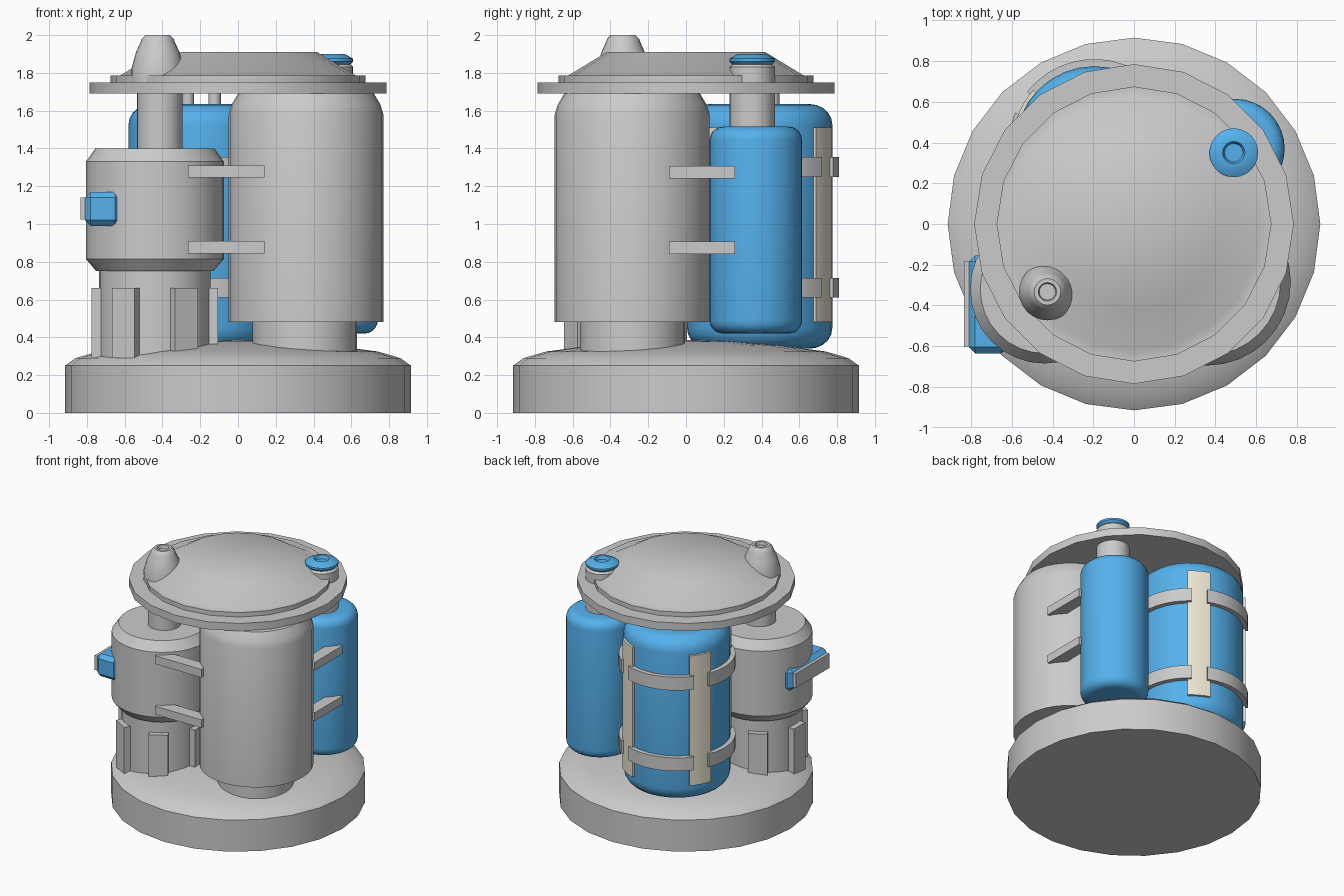
import bpy, bmesh
from math import sin, cos, pi, radians

if "Cube" in bpy.data.objects:
    bpy.data.objects.remove(bpy.data.objects["Cube"])

def material(name, rgb):
    m = bpy.data.materials.new(name)
    m.diffuse_color = (*rgb, 1)
    m.use_nodes = True
    m.node_tree.nodes["Principled BSDF"].inputs["Base Color"].default_value = m.diffuse_color
    return m

BLUE = material("blue_paint", (0.09, 0.44, 0.85))
CREAM = material("cream_paint", (0.84, 0.79, 0.64))

def finish(name, bm, mat=None, smooth=True, angle=32):
    bmesh.ops.recalc_face_normals(bm, faces=bm.faces[:])
    me = bpy.data.meshes.new(name)
    bm.to_mesh(me)
    bm.free()
    ob = bpy.data.objects.new(name, me)
    bpy.context.collection.objects.link(ob)
    if mat:
        me.materials.append(mat)
    if smooth:
        bpy.ops.object.select_all(action='DESELECT')
        ob.select_set(True)
        bpy.context.view_layer.objects.active = ob
        bpy.ops.object.shade_smooth_by_angle(angle=radians(angle))
    return ob

def lathe(name, x, y, profile, sides=32, mat=None):
    """Closed solid of revolution from (radius, z) points, bottom to top."""
    bm = bmesh.new()
    rings = [[bm.verts.new((x + r * sin(2 * pi * i / sides),
                            y + r * cos(2 * pi * i / sides), z))
              for i in range(sides)] for r, z in profile]
    for a, b in zip(rings, rings[1:]):
        for i in range(sides):
            j = (i + 1) % sides
            bm.faces.new((a[i], a[j], b[j], b[i]))
    bm.faces.new(rings[0])
    bm.faces.new(rings[-1])
    return finish(name, bm, mat)

def arc_plate(name, x, y, r0, r1, z0, z1, a0, a1, steps, mat=None):
    """Curved plate wrapping part of a cylinder, angles in degrees."""
    bm = bmesh.new()
    cuts = []
    for i in range(steps + 1):
        a = radians(a0 + (a1 - a0) * i / steps)
        cuts.append([bm.verts.new((x + r * cos(a), y + r * sin(a), z))
                     for r, z in ((r0, z0), (r1, z0), (r1, z1), (r0, z1))])
    for p, q in zip(cuts, cuts[1:]):
        for k in range(4):
            m = (k + 1) % 4
            bm.faces.new((p[k], p[m], q[m], q[k]))
    bm.faces.new(cuts[0])
    bm.faces.new(cuts[-1])
    return finish(name, bm, mat)

def box(name, lo, hi, mat=None, bevel=0):
    bm = bmesh.new()
    bmesh.ops.create_cube(bm, size=1)
    for v in bm.verts:
        v.co = [(a + b) / 2 + c * (b - a) for a, b, c in zip(lo, hi, v.co)]
    if bevel:
        bmesh.ops.bevel(bm, geom=bm.edges[:], offset=bevel, segments=1, affect='EDGES')
    return finish(name, bm, mat, smooth=False)

def rounded(r, z0, z1, c, h, steps=5):
    """Tank profile with rounded rims: c = rim width, h = rim height."""
    t = [pi / 2 * i / steps for i in range(steps + 1)]
    low = [(r - c + c * sin(a), z0 + h - h * cos(a)) for a in t]
    return low + [(rr, z0 + z1 - z) for rr, z in reversed(low)]

# Base and lid
lathe("base", 0, 0, [(0.915, 0), (0.915, 0.25), (0.86, 0.29), (0.74, 0.325),
                     (0.5, 0.357), (0.25, 0.378), (0.02, 0.385)], 24)
lathe("lid", 0, 0, [(0.785, 1.69), (0.785, 1.75), (0.675, 1.75), (0.675, 1.785),
                    (0.625, 1.785), (0.42, 1.91)], 20)

# Large front cylinder on its foot
FX, FY = 0.36, -0.285
lathe("front_cylinder", FX, FY, [(0.41, 0.48), (0.41, 1.58), (0.395, 1.63), (0.36, 1.69)], 32)
lathe("front_cylinder_foot", FX - 0.007, FY, [(0.277, 0.3), (0.277, 0.5)], 32)

# Left tank, its foot with fins, its pipe and the vent on the lid
LX, LY = -0.44, -0.32
lathe("left_tank", LX, LY, [(0.31, 0.75), (0.365, 0.815), (0.365, 1.33), (0.315, 1.40)])
lathe("left_tank_foot", LX, LY, [(0.295, 0.27), (0.295, 0.76)])
for i in range(6):
    fin = box(f"foot_fin_{i + 1}", (0.24, -0.07, 0.29), (0.335, 0.07, 0.66))
    fin.location = (LX, LY, 0)
    fin.rotation_euler.z = i * pi / 3
lathe("left_pipe", -0.415, -0.33, [(0.12, 1.38), (0.12, 1.72)], 24)
lathe("vent_cone", -0.425, -0.333, [(0.14, 1.72), (0.14, 1.82), (0.115, 1.91), (0.09, 1.965),
                                    (0.085, 1.98), (0.065, 2.0), (0.045, 2.0), (0.04, 1.975)], 24)

# Side box on the left tank
box("side_box", (-0.81, -0.635, 0.99), (-0.62, -0.155, 1.17), BLUE, 0.03)
box("side_box_plate", (-0.835, -0.605, 1.025), (-0.79, -0.185, 1.14))

# Right tank, its pipe, and the cap on the lid
lathe("right_tank", 0.495, 0.37, rounded(0.245, 0.42, 1.515, 0.07, 0.07), 32, BLUE)
lathe("right_pipe", 0.49, 0.35, [(0.12, 1.49), (0.12, 1.72)], 24)
lathe("cap_collar", 0.49, 0.35, [(0.12, 1.7), (0.12, 1.83), (0.1, 1.85)], 24)
lathe("cap", 0.49, 0.35, [(0.1, 1.84), (0.12, 1.86), (0.12, 1.875), (0.075, 1.9),
                          (0.055, 1.9), (0.045, 1.875)], 24, BLUE)

# Rear tank with four upright strips and two rows of bands between them
RX, RY = -0.195, 0.39
lathe("rear_tank", RX, RY, rounded(0.385, 0.34, 1.635, 0.12, 0.11), 32, BLUE)
for i in range(4):
    a = 60 + 90 * i
    arc_plate(f"tank_strip_{i + 1}", RX, RY, 0.365, 0.402, 0.48, 1.51, a - 12, a + 12, 4, CREAM)
    for row, z in (("lower", 0.61), ("upper", 1.25)):
        arc_plate(f"{row}_band_{i + 1}", RX, RY, 0.37, 0.42, z, z + 0.105, a + 8, a + 82, 8)
    p = radians(45 + 90 * i)
    lathe(f"tank_tube_{i + 1}", RX + 0.1 * cos(p), RY + 0.1 * sin(p),
          [(0.033, 1.6), (0.033, 1.71)], 12)

# Bars tying the tanks to the front cylinder
for row, z in (("lower", 0.845), ("upper", 1.245)):
    box(f"{row}_front_bar", (-0.265, -0.66, z), (0.14, -0.56, z + 0.065))
    box(f"{row}_right_bar", (0.64, -0.09, z - 0.003), (0.735, 0.26, z + 0.062))
